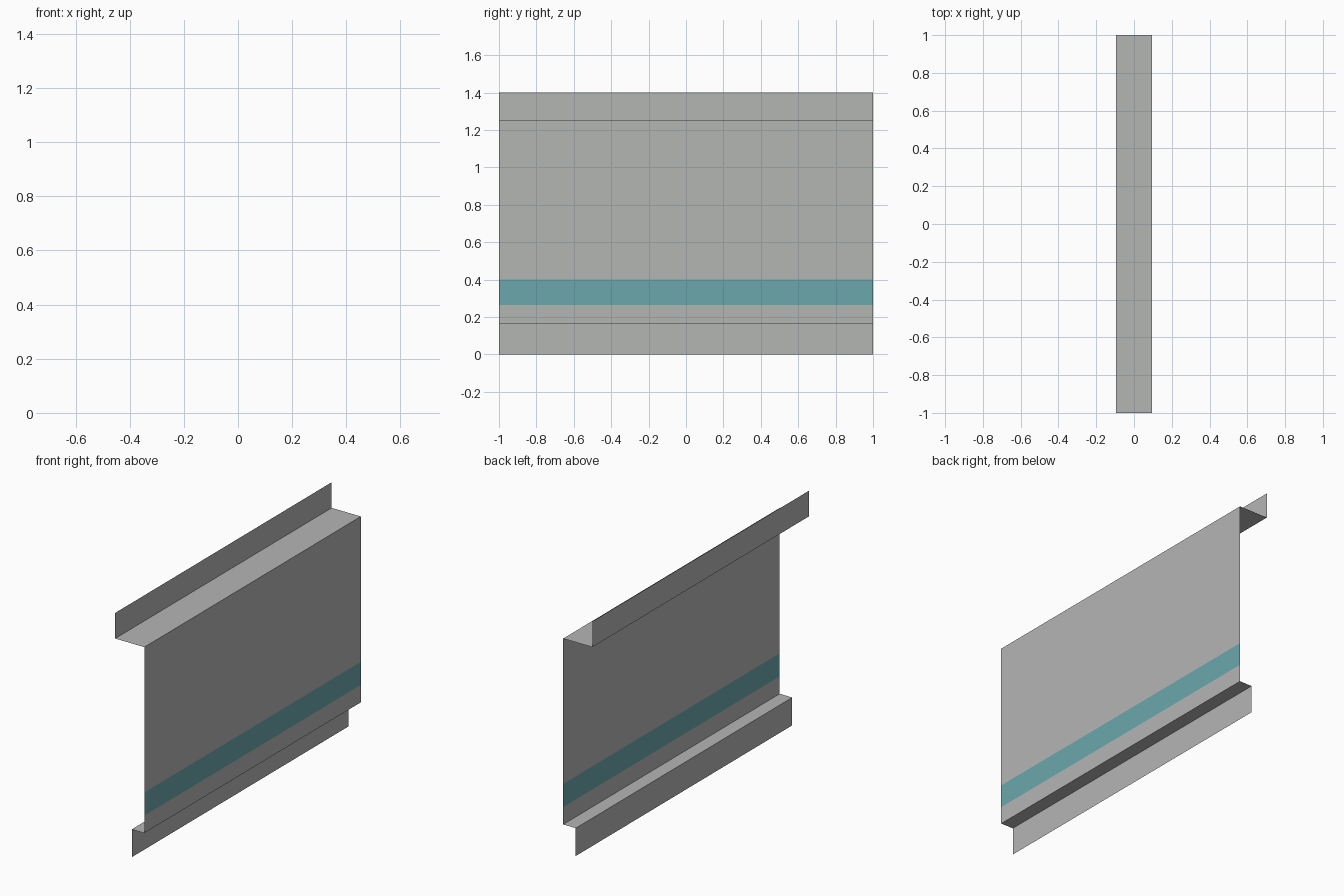
import bpy
import bmesh

if "Cube" in bpy.data.objects:
    bpy.data.objects.remove(bpy.data.objects["Cube"])


def material(name, rgb):
    m = bpy.data.materials.new(name)
    m.diffuse_color = (*rgb, 1)
    m.use_nodes = True
    m.node_tree.nodes["Principled BSDF"].inputs["Base Color"].default_value = m.diffuse_color
    return m


GREY = material("wall grey", (0.456, 0.465, 0.456))
TEAL = material("stripe teal", (0.147, 0.392, 0.413))

# Folded sheet cross-section (x, z), top lip to bottom lip
FRONT, BACK, FOOT = 0.094, -0.094, 0.013
STRIPE_TOP, STRIPE_BOTTOM = 0.40, 0.265
PROFILE = [(BACK, 1.4), (BACK, 1.25), (FRONT, 1.25), (FRONT, STRIPE_TOP),
           (FRONT, STRIPE_BOTTOM), (FRONT, 0.163), (FOOT, 0.163), (FOOT, 0)]

# Sweep the open profile along y
bm = bmesh.new()
near, far = ([bm.verts.new((x, y, z)) for x, z in PROFILE] for y in (-1, 1))
for i in range(len(PROFILE) - 1):
    face = bm.faces.new((near[i], near[i + 1], far[i + 1], far[i]))
    # Painted stripe lies between the two stripe heights
    z = face.calc_center_median().z
    face.material_index = int(STRIPE_BOTTOM < z < STRIPE_TOP)

mesh = bpy.data.meshes.new("wall_panel")
bm.to_mesh(mesh)
bm.free()
for m in (GREY, TEAL):
    mesh.materials.append(m)
panel = bpy.data.objects.new("wall_panel", mesh)
bpy.context.collection.objects.link(panel)
